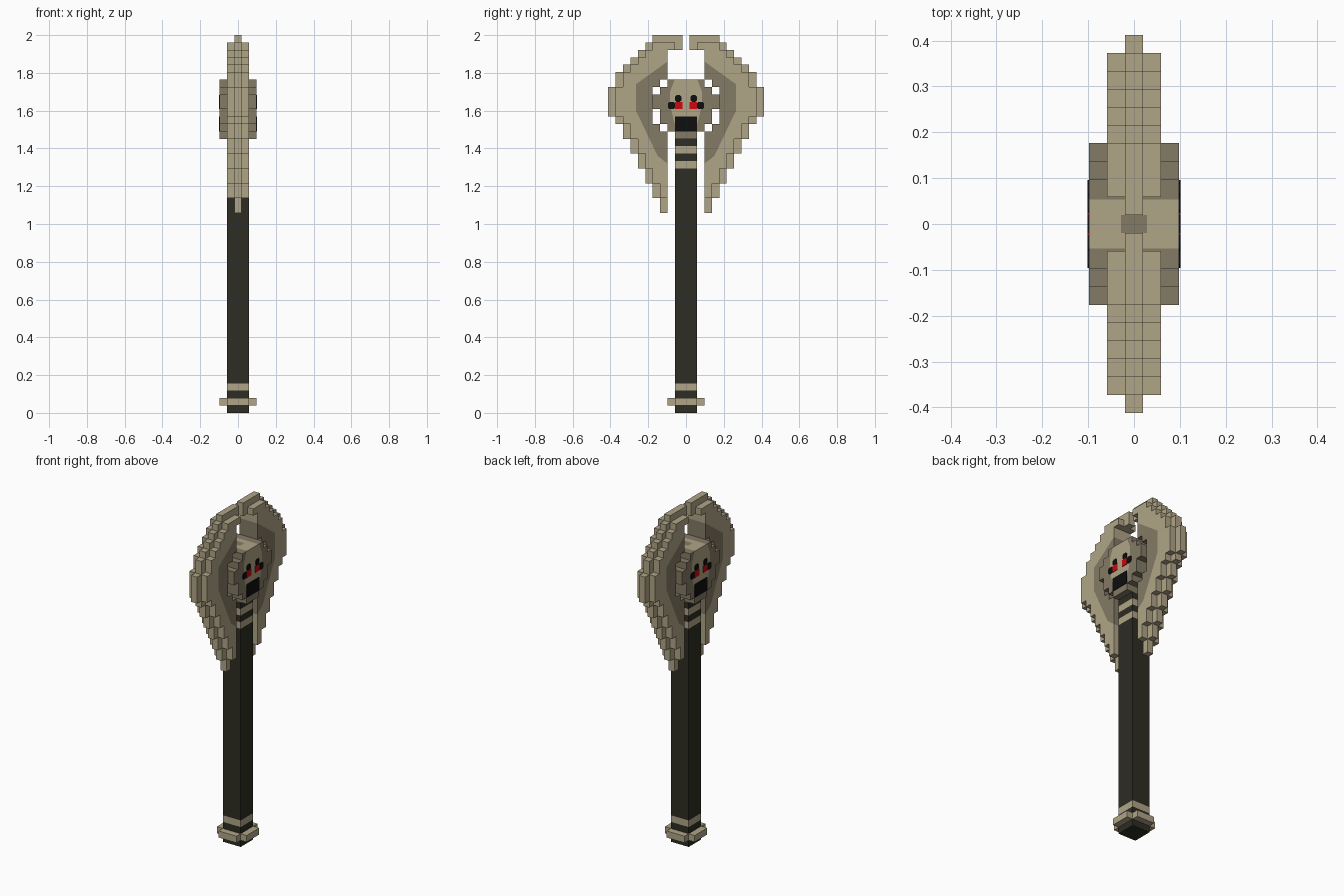
import bpy, bmesh, math
from mathutils import Vector

old = bpy.data.objects.get("Cube")
if old:
    bpy.data.objects.remove(old, do_unlink=True)

V = 2 / 51  # block size


def srgb(r, g, b):
    f = lambda c: c / 12.92 if c <= 0.04045 else ((c + 0.055) / 1.055) ** 2.4
    return (f(r / 255), f(g / 255), f(b / 255), 1)


def material(name, rgb):
    m = bpy.data.materials.new(name)
    m.use_nodes = True
    m.diffuse_color = srgb(*rgb)
    bsdf = next(n for n in m.node_tree.nodes if n.type == 'BSDF_PRINCIPLED')
    bsdf.inputs["Base Color"].default_value = srgb(*rgb)
    bsdf.inputs["Roughness"].default_value = 0.8
    return m


BONE = material("bone", (176, 165, 135))
SHADE = material("dark bone", (133, 123, 102))
WOOD = material("dark wood", (45, 45, 35))
BLACK = material("black", (14, 14, 14))
RED = material("red", (205, 8, 12))


def finish(name, bm, mats):
    me = bpy.data.meshes.new(name)
    bm.to_mesh(me)
    bm.free()
    for m in mats:
        me.materials.append(m)
    ob = bpy.data.objects.new(name, me)
    bpy.context.scene.collection.objects.link(ob)
    return ob


def box(name, lo, hi, mat):
    bm = bmesh.new()
    bmesh.ops.create_cube(bm, size=1)
    for v in bm.verts:
        v.co = [l + (c + 0.5) * (h - l) for c, l, h in zip(v.co, lo, hi)]
    return finish(name, bm, [mat])


def block_mesh(cells):
    """Outer skin of a set of (x, y, z) blocks."""
    bm, cache = bmesh.new(), {}

    def vert(p):
        if p not in cache:
            cache[p] = bm.verts.new(((p[0] - .5) * V, (p[1] - .5) * V, p[2] * V))
        return cache[p]

    for c in cells:
        for a in range(3):
            for s in (0, 1):
                n = list(c)
                n[a] += 2 * s - 1
                if tuple(n) in cells:
                    continue
                quad = []
                for u, w in ((0, 0), (1, 0), (1, 1), (0, 1)):
                    p = list(c)
                    p[a] += s
                    p[(a + 1) % 3] += u
                    p[(a + 2) % 3] += w
                    quad.append(vert(tuple(p)))
                bm.faces.new(quad if s else quad[::-1])
    return bm


def cut(bm, co, no):
    bmesh.ops.bisect_plane(bm, geom=bm.verts[:] + bm.edges[:] + bm.faces[:],
                           plane_co=co, plane_no=no, dist=1e-5)


def limit(line, z):
    """Half-width of a painted area at height z (line runs bottom to top)."""
    for (y0, z0), (y1, z1) in zip(line, line[1:]):
        if z0 <= z <= z1:
            return y0 + (y1 - y0) * (z - z0) / (z1 - z0)
    return 0


def cut_line(bm, line, sides):
    for s in sides:
        for (y0, z0), (y1, z1) in zip(line, line[1:]):
            cut(bm, (0, s * y0, z0), Vector((0, z1 - z0, s * (y0 - y1))).normalized())


# Handle, with bands at both ends as (first row, last row, material)
bands = [(0, 1, WOOD), (2, 3, WOOD), (3, 4, BONE), (4, 33, WOOD), (33, 34, BONE),
         (34, 35, WOOD), (35, 36, BONE), (36, 37, WOOD)]
for i, (a, b, m) in enumerate(bands):
    kind = "handle_band" if b - a == 1 else "handle_shaft"
    box(f"{kind}_{i}", (-1.5 * V, -1.5 * V, a * V), (1.5 * V, 1.5 * V, b * V), m)

# Pommel ring with notched corners
ring = {(x, y, 1) for x in range(-2, 3) for y in range(-2, 3) if abs(x * y) < 4}
finish("pommel_ring", block_mesh(ring), [BONE])

# Blades: outer column of each row from row 27 up, and the inner column
outer = [3, 3, 4, 4, 5, 5, 6, 6, 7, 7, 8, 8, 9, 10, 10, 10, 10, 9, 9, 8, 7, 6, 5, 4]
inner = {38: 4, 39: 5, 40: 5, 41: 5, 42: 5, 43: 5, 44: 4, 49: 1, 50: 1}
band = [(.098, 1.32), (.15, 1.36), (.265, 1.60), (.265, 1.74), (.098, 1.86)]
for name, s in (("front_blade", -1), ("back_blade", 1)):
    cells = set()
    for r, out in enumerate(outer, 27):
        inn = inner.get(r, 3)
        cells |= {(0, s * j, r) for j in range(inn, out + 1)}
        if r < 50:  # side layers sit one block inside the edge
            inn = 2 if r == 49 else inn
            cells |= {(x, s * j, r) for x in (-1, 1) for j in range(inn, out)}
    bm = block_mesh(cells)
    cut_line(bm, band, [s])
    for f in bm.faces:
        c = f.calc_center_median()
        f.material_index = int(abs(c.y) < limit(band, c.z))
    finish(name, bm, [BONE, SHADE])

# Skull block: half-width in blocks for rows 37 to 44
half = [1, 2, 3, 3, 4, 4, 3, 2]
cells = {(x, j, r) for r, h in enumerate(half, 37)
         for j in range(-h, h + 1) for x in range(-2, 3)}
bm = block_mesh(cells)
face = [(.06, 1.53), (.085, 1.63), (.085, 1.70), (.06, 45 * V)]
cut_line(bm, face, [-1, 1])
for s in (-1, 1):
    cut(bm, (s * .028, 0, 0), (1, 0, 0))
    cut(bm, (0, s * .02, 0), (0, 1, 0))
    cut(bm, (0, s * .053, 0), (0, 1, 0))
bm.normal_update()
for f in bm.faces:
    c, n = f.calc_center_median(), f.normal
    pale = abs(n.x) > .5 and abs(c.y) < limit(face, c.z)
    if n.z > .5 and c.z > 44.5 * V:
        pale = abs(c.y) < .053 and not (abs(c.x) < .028 and abs(c.y) < .02)
    f.material_index = int(pale)
finish("skull", bm, [SHADE, BONE])


# Face details as thin plates on both cheeks of the skull
def plate(name, side, y0, y1, z0, z1, mat, bevel=0.0):
    x = side * 2.5 * V
    b = bevel
    pts = [(y0 + b, z0), (y1 - b, z0), (y1, z0 + b), (y1, z1 - b),
           (y1 - b, z1), (y0 + b, z1), (y0, z1 - b), (y0, z0 + b)]
    if not b:
        pts = [(y0, z0), (y1, z0), (y1, z1), (y0, z1)]
    bm = bmesh.new()
    f = bm.faces.new([bm.verts.new((x, y, z)) for y, z in pts])
    ext = bmesh.ops.extrude_face_region(bm, geom=[f])
    for v in ext["geom"]:
        if isinstance(v, bmesh.types.BMVert):
            v.co.x += side * .003
    bmesh.ops.recalc_face_normals(bm, faces=bm.faces[:])
    finish(name, bm, [mat])


for sn, side in (("left", 1), ("right", -1)):
    plate(f"{sn}_mouth", side, -1.5 * V, 1.5 * V, 38 * V, 40 * V, BLACK)
    for en, e in (("front", -1), ("back", 1)):
        def eye(part, a, b, z0, z1, mat, bevel=0.0):
            y0, y1 = sorted((e * a, e * b))
            plate(f"{sn}_{en}_{part}", side, y0, y1, z0, z1, mat, bevel)
        eye("eye", .5 * V, 1.5 * V, 41 * V, 42 * V, RED)
        eye("brow", .6 * V, 1.5 * V, 42 * V, 42.9 * V, BLACK, .008)
        eye("eye_corner", 1.5 * V, 2.45 * V, 41 * V, 42 * V, BLACK, .008)
